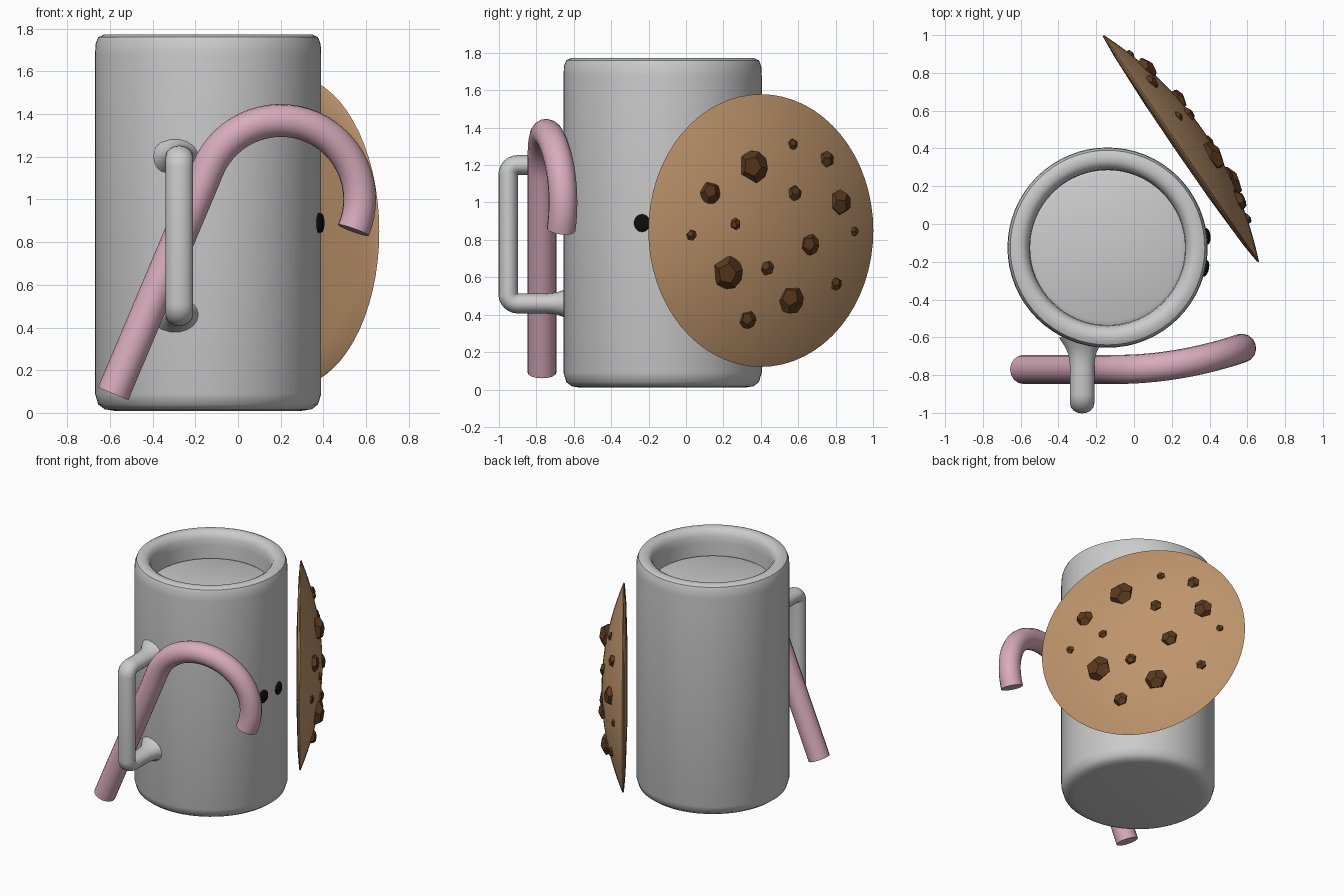
import bpy, bmesh, random
from math import sin, cos, radians, sqrt, pi
from mathutils import Matrix, Vector

if "Cube" in bpy.data.objects:
    bpy.data.objects.remove(bpy.data.objects["Cube"])

random.seed(4)
MUG = Vector((-0.14, -0.125, 0))


def material(name, rgb):
    m = bpy.data.materials.new(name)
    m.diffuse_color = (*rgb, 1)
    m.use_nodes = True
    m.node_tree.nodes["Principled BSDF"].inputs["Base Color"].default_value = m.diffuse_color
    return m


PINK = material("pink candy", (0.69, 0.41, 0.5))
DOUGH = material("cookie dough", (0.52, 0.3, 0.15))
CHOC = material("chocolate", (0.1, 0.04, 0.012))
BLACK = material("black", (0.004, 0.004, 0.004))


def finish(ob, mat=None, smooth=40):
    if mat:
        ob.data.materials.append(mat)
    if smooth:
        bpy.ops.object.select_all(action='DESELECT')
        ob.select_set(True)
        bpy.context.view_layer.objects.active = ob
        bpy.ops.object.shade_smooth_by_angle(angle=radians(smooth))
    return ob


def from_bmesh(name, bm, matrix):
    me = bpy.data.meshes.new(name)
    bmesh.ops.recalc_face_normals(bm, faces=bm.faces)
    bm.to_mesh(me)
    bm.free()
    ob = bpy.data.objects.new(name, me)
    ob.matrix_world = matrix
    bpy.context.collection.objects.link(ob)
    return ob


def lathe(name, profile, matrix, mat=None, steps=64):
    bm = bmesh.new()
    vs = [bm.verts.new((r, 0, z)) for r, z in profile]
    es = [bm.edges.new(p) for p in zip(vs, vs[1:])]
    bmesh.ops.spin(bm, geom=vs + es, cent=(0, 0, 0), axis=(0, 0, 1),
                   angle=2 * pi, steps=steps)
    bmesh.ops.remove_doubles(bm, verts=bm.verts, dist=1e-4)
    return finish(from_bmesh(name, bm, matrix), mat)


def tube(name, points, depth, radii=None, mat=None, location=(0, 0, 0), scale=(1, 1, 1)):
    cu = bpy.data.curves.new(name, 'CURVE')
    cu.dimensions = '3D'
    cu.bevel_depth, cu.bevel_resolution, cu.use_fill_caps = depth, 6, True
    sp = cu.splines.new('POLY')
    sp.points.add(len(points) - 1)
    for i, (p, co) in enumerate(zip(sp.points, points)):
        p.co = (*co, 1)
        p.radius = radii[i] if radii else 1
    ob = bpy.data.objects.new(name, cu)
    ob.location, ob.scale = location, scale
    bpy.context.collection.objects.link(ob)
    bpy.ops.object.select_all(action='DESELECT')
    ob.select_set(True)
    bpy.context.view_layer.objects.active = ob
    bpy.ops.object.convert(target='MESH')
    return finish(bpy.context.object, mat)


# Mug body: hollow, with rounded base and rim
at_mug = Matrix.Translation(MUG)
lathe("mug", [(0, 0.01), (0.44, 0.01), (0.485, 0.017), (0.515, 0.04), (0.53, 0.09),
              (0.53, 1.68), (0.527, 1.73), (0.515, 1.76), (0.49, 1.772), (0.455, 1.77),
              (0.43, 1.755), (0.415, 1.72), (0.41, 1.67), (0.41, 0.12), (0, 0.12)], at_mug)

# Drink surface
lathe("drink", [(0, 1.58), (0.39, 1.58), (0.412, 1.57), (0.412, 1.5), (0, 1.5)], at_mug)

# Handle: rounded square loop flaring into the wall
R = 0.05
path = [(0, -0.60, 1.2), (0, -0.65, 1.2), (0, -0.69, 1.2), (0, -0.75, 1.2)]
path += [(0, -0.90 - R * sin(a), 1.2 - R + R * cos(a)) for a in [radians(d) for d in range(0, 91, 15)]]
half = len(path)
path += [(0, y, 1.66 - z) for _, y, z in reversed(path)]
radii = [1.9, 1.4, 1.12, 1] + [1] * (half - 4)
tube("handle", path, 0.053, radii + radii[::-1], location=(-0.275, 0, 0), scale=(1.22, 1, 1))

# Eyes on the mug wall
for name, ang in (("eye_left", -12), ("eye_right", 6.5)):
    bm = bmesh.new()
    bmesh.ops.create_uvsphere(bm, u_segments=24, v_segments=12, radius=0.046)
    m = at_mug @ Matrix.Rotation(radians(ang), 4, 'Z') @ Matrix.Translation((0.53, 0, 0.89))
    finish(from_bmesh(name, bm, m @ Matrix.Diagonal((0.4, 0.95, 1.03, 1))), BLACK)

# Candy cane: straight shaft and half-circle hook, bending toward the mug's face
flat = [(-0.585 + 0.445 * t / 12, 0.09 + 1.054 * t / 12) for t in range(12)]
flat += [(0.2 + 0.37 * cos(radians(a)), 1.0 + 0.37 * sin(radians(a))) for a in range(157, -24, -6)]
tube("candy_cane", [(x, -0.77 + 0.25 * max(0, x + 0.1) ** 2, z) for x, z in flat], 0.077, mat=PINK)

# Cookie: shallow dome standing upright beside the mug
RAD, DOME = 0.73, 0.15
CENTRE = Vector((0.25, 0.40, 0.85))
frame = Matrix(((-0.565, 0, 0.825, CENTRE.x), (0.825, 0, 0.565, CENTRE.y),
                (0, 1, 0, CENTRE.z), (0, 0, 0, 1)))


def dome(r):
    return DOME * (1 - (r / RAD) ** 2)


profile = [(r, dome(r)) for r in [0.72 * i / 12 for i in range(13)]]
profile += [(0.729, 0), (0.72, -0.008), (0.6, -0.018), (0.3, -0.028), (0, -0.03)]
lathe("cookie", profile, frame, DOUGH)

# Chocolate chips: flat-faced twelve-sided lumps, placed by side-view y, z and size
CHIPS = [(0.36, 1.19, 0.09), (0.57, 1.31, 0.032), (0.75, 1.23, 0.048), (0.13, 1.05, 0.062),
         (0.58, 1.05, 0.044), (0.82, 1.0, 0.072), (0.265, 0.885, 0.033), (0.03, 0.825, 0.032),
         (0.9, 0.845, 0.027), (0.66, 0.775, 0.06), (0.435, 0.65, 0.042), (0.225, 0.625, 0.092),
         (0.56, 0.48, 0.08), (0.80, 0.565, 0.038), (0.33, 0.375, 0.052)]
PHI = (1 + sqrt(5)) / 2
S = (-1, 1)
DODECA = [(a, b, c) for a in S for b in S for c in S]
for a in S:
    for b in S:
        p = (0, a / PHI, b * PHI)
        DODECA += [p, (p[1], p[2], p[0]), (p[2], p[0], p[1])]
for i, (y, z, size) in enumerate(CHIPS):
    v, u = z - CENTRE.z, 0
    for _ in range(4):
        u = (y - CENTRE.y - 0.565 * dome(sqrt(u * u + v * v))) / 0.825
    bm = bmesh.new()
    turn = Matrix.Rotation(random.uniform(0, 2 * pi), 4, 'Z') @ Matrix.Rotation(radians(31.7), 4, 'X')
    for p in DODECA:
        bm.verts.new(turn @ (Vector(p) / sqrt(3)))
    bmesh.ops.convex_hull(bm, input=bm.verts)
    bmesh.ops.dissolve_limit(bm, angle_limit=0.02, verts=bm.verts, edges=bm.edges)
    place = frame @ Matrix.Translation((u, v, dome(sqrt(u * u + v * v))))
    finish(from_bmesh(f"chip_{i + 1}", bm, place @ Matrix.Diagonal((size, size, size * 0.6, 1))),
           CHOC, smooth=0)
